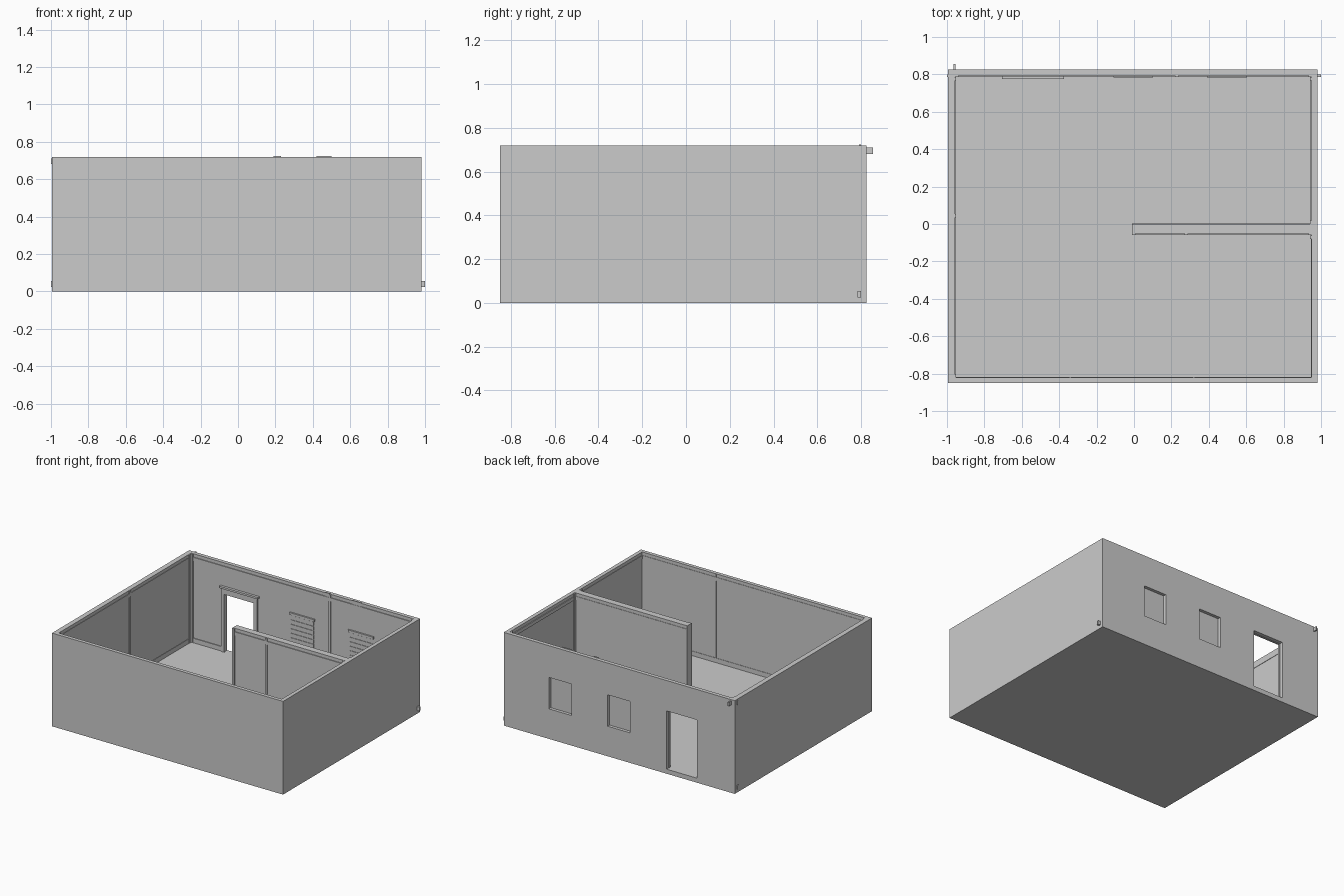
import bpy, bmesh
from mathutils import Vector

if "Cube" in bpy.data.objects:
    bpy.data.objects.remove(bpy.data.objects["Cube"])


def box(name, x0, x1, y0, y1, z0, z1):
    """Axis-aligned box given by its limits."""
    bm = bmesh.new()
    bmesh.ops.create_cube(bm, size=1)
    for v in bm.verts:
        v.co = Vector((x0 + (v.co.x + .5) * (x1 - x0),
                       y0 + (v.co.y + .5) * (y1 - y0),
                       z0 + (v.co.z + .5) * (z1 - z0)))
    me = bpy.data.meshes.new(name)
    bm.to_mesh(me)
    bm.free()
    ob = bpy.data.objects.new(name, me)
    bpy.context.collection.objects.link(ob)
    return ob


def cut(target, *limits):
    """Subtract a box from the target."""
    cutter = box("cutter", *limits)
    cutter.hide_render = True
    mod = target.modifiers.new("cut", 'BOOLEAN')
    mod.operation, mod.solver, mod.object = 'DIFFERENCE', 'EXACT', cutter
    bpy.context.view_layer.objects.active = target
    bpy.ops.object.modifier_apply(modifier=mod.name)
    bpy.data.objects.remove(cutter)


# room limits
X0, X1, Y0, Y1 = -.957, .95, -.822, .795
FLOOR, TOP = .035, .72
DOOR = (-.67, -.41)
WINDOWS = [(-.10, .092), (.40, .595)]
T = .006

# shell: floor and four walls with door and window openings
shell = box("room_shell", -.995, .98, -.85, .825, 0, TOP)
cut(shell, X0, X1, Y0, Y1, FLOOR, 1)
cut(shell, DOOR[0], DOOR[1], .7, .9, FLOOR, .485)
for a, b in WINDOWS:
    cut(shell, a, b, .7, .9, .232, .475)

# partition wall
PX, PY0, PY1 = -.01, -.05, 0
box("partition_wall", PX, X1 + .005, PY0, PY1, FLOOR - .005, TOP)


def trim_x(name, a, b, y, side, z0, z1, t=T):
    """Strip on a wall facing +y (side 1) or -y (side -1)."""
    ya, yb = sorted((y - side * .002, y + side * t))
    box(name, a, b, ya, yb, z0, z1)


def trim_y(name, a, b, x, side, z0, z1, t=T):
    """Strip on a wall facing +x (side 1) or -x (side -1)."""
    xa, xb = sorted((x - side * .002, x + side * t))
    box(name, xa, xb, a, b, z0, z1)


# skirting and cornice strips
for label, z0, z1 in (("skirting", FLOOR - .002, .07), ("cornice", .668, .695)):
    if label == "cornice":
        trim_x("back_cornice", X0, X1, Y1, -1, z0, z1)
    else:
        trim_x("back_skirting_left", X0, DOOR[0], Y1, -1, z0, z1)
        trim_x("back_skirting_right", DOOR[1], X1, Y1, -1, z0, z1)
    trim_x("front_" + label, X0, X1, Y0, 1, z0, z1, .003)
    trim_y("left_" + label, Y0, Y1, X0, 1, z0, z1, .003)
    trim_y("right_rear_" + label, PY1, Y1, X1, -1, z0, z1)
    trim_y("right_fore_" + label, Y0, PY0, X1, -1, z0, z1, .003)
    trim_x("partition_front_" + label, PX, X1, PY0, -1, z0, z1)
    trim_x("partition_rear_" + label, PX, X1, PY1, 1, z0, z1, .003)

# vertical battens in the corners and over panel joints
W = .009
for x in (X0 + W, .23, X1 - W):
    trim_x("back_batten", x - W, x + W, Y1, -1, FLOOR, TOP - .002, .008)
for x in (-.34, .32):
    trim_x("front_batten", x - W / 2, x + W / 2, Y0, 1, FLOOR, TOP - .002, .004)
for y in (Y0 + W, .045, Y1 - .02):
    trim_y("left_batten", y - W, y + W, X0, 1, FLOOR, TOP - .002, .006)
for y in (PY0 - .02, PY1 + W, Y1 - .02):
    trim_y("right_batten", y - W, y + W, X1, -1, FLOOR, TOP - .002, .008)
for x in (PX + W, .28, X1 - W):
    trim_x("partition_batten", x - W, x + W, PY0, -1, FLOOR, TOP - .002, .008)

# door casing on the room side
for x0, x1 in ((DOOR[0] - .025, DOOR[0] + .004), (DOOR[1] - .004, DOOR[1] + .025)):
    trim_x("door_casing", x0, x1, Y1, -1, FLOOR, .5, .012)
trim_x("door_head", DOOR[0] - .025, DOOR[1] + .025, Y1, -1, .482, .525, .012)
trim_x("door_head_cap", DOOR[0] - .035, DOOR[1] + .035, Y1, -1, .525, .54, .02)

# window panes with blinds on the room side
for a, b in WINDOWS:
    box("window_pane", a - .004, b + .004, Y1 - .001, Y1 + .006, .228, .479)
    trim_x("blind_rail", a - .01, b + .01, Y1, -1, .474, .492, .012)
    for i in range(7):
        z = .232 + i * .0346
        trim_x("blind_slat", a, b, Y1, -1, z, z + .03, .005)

# small outside corner lugs
box("rear_lug", -.965, -.955, .82, .855, .68, .71)
box("right_lug", .975, 1.0, .785, .8, .025, .055)
for z in (.025, .68):
    box("left_lug", -1.0, -.99, .785, .8, z, z + .032)

# small upstands on the rim of the back wall
for a, b in ((.19, .23), (.42, .5)):
    box("rim_upstand", a, b, Y1 - .004, Y1 + .004, .69, .725)
